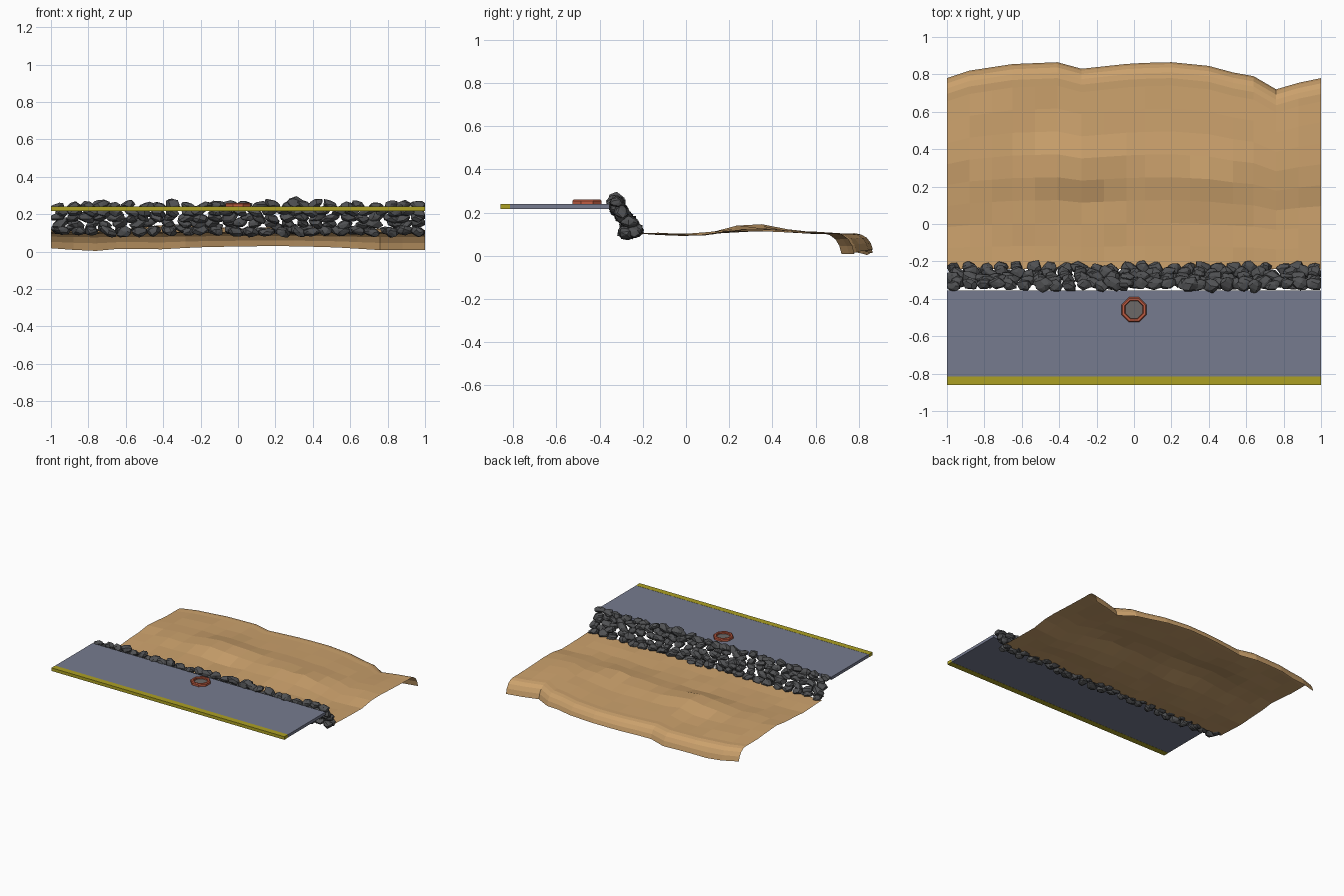
import bpy, bmesh, math, random
from mathutils import Vector, Matrix

if "Cube" in bpy.data.objects:
    bpy.data.objects.remove(bpy.data.objects["Cube"])

random.seed(7)


def material(name, r, g, b):
    # sRGB 0-255 to linear
    m = bpy.data.materials.new(name)
    lin = [((c / 255 + 0.055) / 1.055) ** 2.4 for c in (r, g, b)]
    m.diffuse_color = (*lin, 1)
    m.use_nodes = True
    m.node_tree.nodes["Principled BSDF"].inputs["Base Color"].default_value = m.diffuse_color
    return m


SAND = material("sand", 203, 161, 108)
ASPHALT = material("blue_grey_paving", 118, 123, 143)
YELLOW = material("yellow_line", 172, 160, 36)
ROCK = material("dark_rock", 80, 81, 83)
RED = material("red_rim", 192, 92, 66)
IRON = material("grey_cover", 108, 105, 103)


def finish(name, bm, mat):
    me = bpy.data.meshes.new(name)
    bm.to_mesh(me)
    bm.free()
    me.materials.append(mat)
    ob = bpy.data.objects.new(name, me)
    bpy.context.collection.objects.link(ob)
    return ob


def box(name, lo, hi, mat):
    bm = bmesh.new()
    size = [b - a for a, b in zip(lo, hi)]
    mid = [(a + b) / 2 for a, b in zip(lo, hi)]
    bmesh.ops.create_cube(bm, size=1, matrix=Matrix.Translation(mid) @ Matrix.Diagonal((*size, 1)))
    return finish(name, bm, mat)


def interp(table, t):
    for (a, u), (b, v) in zip(table, table[1:]):
        if t <= b:
            return u + (v - u) * (t - a) / (b - a)
    return table[-1][1]


# Promenade slab and its yellow edge
box("promenade", (-1, -0.815, 0.218), (1, -0.355, 0.24), ASPHALT)
box("yellow_edge", (-1, -0.86, 0.217), (1, -0.815, 0.241), YELLOW)

# Octagonal raised rim with a flat cover inside
bm = bmesh.new()
profile = [(0.050, 0.240), (0.072, 0.240), (0.072, 0.255), (0.066, 0.261), (0.054, 0.261), (0.050, 0.256)]
rings = []
for i in range(8):
    a = math.radians(22.5 + 45 * i)
    rings.append([bm.verts.new((r * math.cos(a), -0.458 + r * math.sin(a), z)) for r, z in profile])
for i in range(8):
    p, q = rings[i], rings[(i + 1) % 8]
    for j in range(len(profile)):
        k = (j + 1) % len(profile)
        bm.faces.new((p[j], q[j], q[k], p[k]))
bmesh.ops.recalc_face_normals(bm, faces=bm.faces)
finish("round_rim", bm, RED)

bm = bmesh.new()
bmesh.ops.create_cone(bm, cap_ends=True, segments=8, radius1=0.052, radius2=0.052, depth=0.006,
                      matrix=Matrix.Translation((0, -0.458, 0.243)) @ Matrix.Rotation(math.radians(22.5), 4, 'Z'))
finish("round_cover", bm, IRON)

# Beach: faceted sheet with low dunes and a rounded, wavy lip at the back
EDGE = [(-1, .78), (-.88, .82), (-.65, .855), (-.41, .865), (-.28, .83), (0, .86), (.2, .865),
        (.4, .845), (.53, .81), (.64, .79), (.76, .72), (.88, .755), (1, .78)]
FOOT = [(-1, .018), (-.78, .002), (-.6, .018), (-.45, .01), (-.2, .024), (.2, .03), (.5, .024), (.76, .008), (1, .008)]
HEIGHT = [(-.3, .106), (-.1, .101), (.05, .096), (.3, .122), (.5, .112), (.66, .103), (.9, .105)]
LIP = [(0.085, 1.0), (0.055, .93), (0.028, .72), (0.01, .4), (0, 0)]
XS = [-1, -.88, -.76, -.65, -.53, -.41, -.28, -.16, -.04, .06, .2, .3, .4, .53, .64, .76, .88, 1]


def sand_z(x, y):
    z = interp(HEIGHT, y)
    z += 0.038 * max(0, 1 - math.hypot((x + .33) / .32, (y - .3) / .2))
    z += 0.022 * max(0, 1 - math.hypot((x - .4) / .35, (y - .25) / .2))
    if -0.15 < y < 0.62:
        z += random.uniform(-0.006, 0.006)
    return z


bm = bmesh.new()
cols = []
for x in XS:
    end = interp(EDGE, x)
    col = []
    for i in range(9):
        y = -0.24 + (end - 0.125 + 0.24) * i / 8
        col.append(bm.verts.new((x, y, sand_z(x, y))))
    top, foot = interp(HEIGHT, end), interp(FOOT, x)
    for back, f in LIP:
        col.append(bm.verts.new((x, end - back, foot + (top - foot) * f)))
    cols.append(col)
for p, q in zip(cols, cols[1:]):
    for j in range(len(p) - 1):
        bm.faces.new((p[j], q[j], q[j + 1], p[j + 1]))
finish("beach_sand", bm, SAND)


# Rock bank: rows of angular boulders stepping down from slab to sand
def boulder(bm, c, r):
    rot = Matrix.Rotation(random.uniform(-.5, .5), 3, 'Y') @ Matrix.Rotation(random.uniform(-.4, .4), 3, 'Z')
    pts = []
    for i in range(20):
        h = 1 - (2 * i + 1) / 20
        a = 2.4 * i + random.uniform(-.5, .5)
        s = math.sqrt(1 - h * h)
        k = random.uniform(.85, 1.1)
        p = rot @ Vector((r[0] * s * math.cos(a) * k, r[1] * s * math.sin(a) * k, r[2] * h * k)) + Vector(c)
        p.x = max(-1, min(1, p.x))
        pts.append(bm.verts.new(p))
    res = bmesh.ops.convex_hull(bm, input=pts)
    junk = [v for v in res["geom_interior"] + res["geom_unused"] if isinstance(v, bmesh.types.BMVert)]
    bmesh.ops.delete(bm, geom=list(set(junk)), context='VERTS')


ROWS = [(-.322, .246, 26), (-.312, .212, 27), (-.288, .182, 26), (-.265, .150, 25), (-.238, .118, 24), (-.272, .108, 24)]
bm = bmesh.new()
for n, (y, z, count) in enumerate(ROWS):
    step = 2 / count
    for i in range(count):
        x = -1 + step * (i + 0.5) + random.uniform(-.015, .015) + (n % 2) * 0.02
        x = max(-.965, min(.965, x))
        w = random.uniform(.038, .056)
        boulder(bm, (x, y + random.uniform(-.01, .01), z + random.uniform(-.008, .008)),
                (w, random.uniform(.030, .042), random.uniform(.022, .031)))
# one larger boulder standing on top
boulder(bm, (.3, -.325, .258), (.055, .045, .036))
bmesh.ops.recalc_face_normals(bm, faces=bm.faces)
finish("rock_bank", bm, ROCK)
